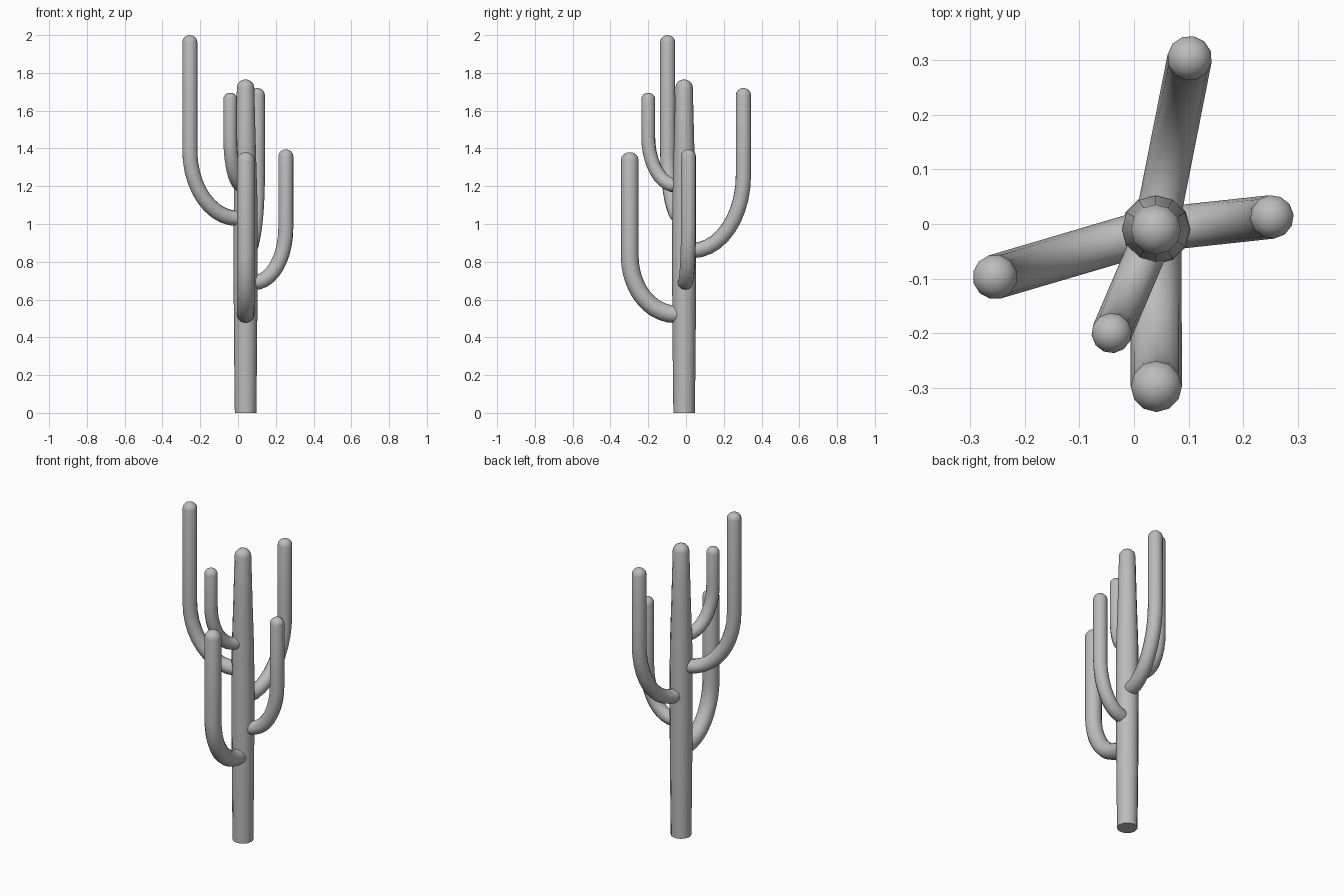
import bpy, bmesh
from math import sin, cos, pi, radians
from mathutils import Vector

cube = bpy.data.objects.get("Cube")
if cube:
    bpy.data.objects.remove(cube, do_unlink=True)

SIDES = 12
grey = bpy.data.materials.new("plain_grey")
grey.use_nodes = True
colour = (0.5, 0.5, 0.5, 1)
grey.diffuse_color = colour
grey.node_tree.nodes["Principled BSDF"].inputs["Base Color"].default_value = colour


def sweep(name, path, radii, side):
    """Round tube along a path that lies in the plane square to side."""
    bm = bmesh.new()
    rings = []
    for i, (p, r) in enumerate(zip(path, radii)):
        tangent = (path[min(i + 1, len(path) - 1)] - path[max(i - 1, 0)]).normalized()
        normal = tangent.cross(side)
        angles = [2 * pi * k / SIDES for k in range(SIDES)]
        rings.append([bm.verts.new(p + r * (cos(a) * side + sin(a) * normal)) for a in angles])
    for low, high in zip(rings, rings[1:]):
        for k in range(SIDES):
            n = (k + 1) % SIDES
            bm.faces.new((low[k], low[n], high[n], high[k]))
    bm.faces.new(rings[0])
    bm.faces.new(rings[-1])
    bmesh.ops.recalc_face_normals(bm, faces=bm.faces)
    mesh = bpy.data.meshes.new(name)
    bm.to_mesh(mesh)
    bm.free()
    mesh.materials.append(grey)
    obj = bpy.data.objects.new(name, mesh)
    bpy.context.collection.objects.link(obj)
    bpy.ops.object.select_all(action='DESELECT')
    obj.select_set(True)
    bpy.context.view_layer.objects.active = obj
    bpy.ops.object.shade_smooth_by_angle(angle=radians(50))


def dome(centre, top, r):
    """Rounded tip: ring centres and radii ending at the given height."""
    height = r * 0.9
    steps = [radians(a) for a in (0, 25, 50, 70, 84)]
    points = [Vector((centre.x, centre.y, top - height + height * sin(a))) for a in steps]
    return points, [r * cos(a) for a in steps]


# Trunk, slightly swollen in the middle and tapering to a rounded tip
axis = Vector((0.04, -0.01, 0))
profile = [(0, 0.057), (0.35, 0.061), (0.8, 0.064), (1.15, 0.062), (1.45, 0.053)]
tip, tip_radii = dome(axis, 1.765, 0.046)
sweep("trunk", [axis + Vector((0, 0, z)) for z, r in profile] + tip,
      [r for z, r in profile] + tip_radii, Vector((1, 0, 0)))

# Arms: tip x, tip y, joint height, bend height, top, radius
arms = {
    "right_arm": (-0.255, -0.097, 1.03, 0.36, 2.0, 0.041),
    "front_arm": (0.041, -0.298, 0.522, 0.31, 1.38, 0.047),
    "left_arm": (0.253, 0.013, 0.69, 0.29, 1.395, 0.04),
    "back_arm": (0.102, 0.304, 0.86, 0.4, 1.72, 0.041),
    "small_front_arm": (-0.041, -0.2, 1.203, 0.26, 1.695, 0.037),
}
for name, (x, y, joint, bend, top, r) in arms.items():
    end = Vector((x, y, 0))
    out = (end - axis).normalized()
    reach = (end - axis).length
    side = out.cross(Vector((0, 0, 1)))
    start = 0.045
    path = [axis + out * 0.02 + Vector((0, 0, joint))]
    for i in range(11):
        a = pi / 2 * i / 10
        path.append(axis + out * (start + (reach - start) * sin(a))
                    + Vector((0, 0, joint + bend * (1 - cos(a)))))
    tip, tip_radii = dome(end, top, r)
    sweep(name, path + tip, [r] * len(path) + tip_radii, side)
